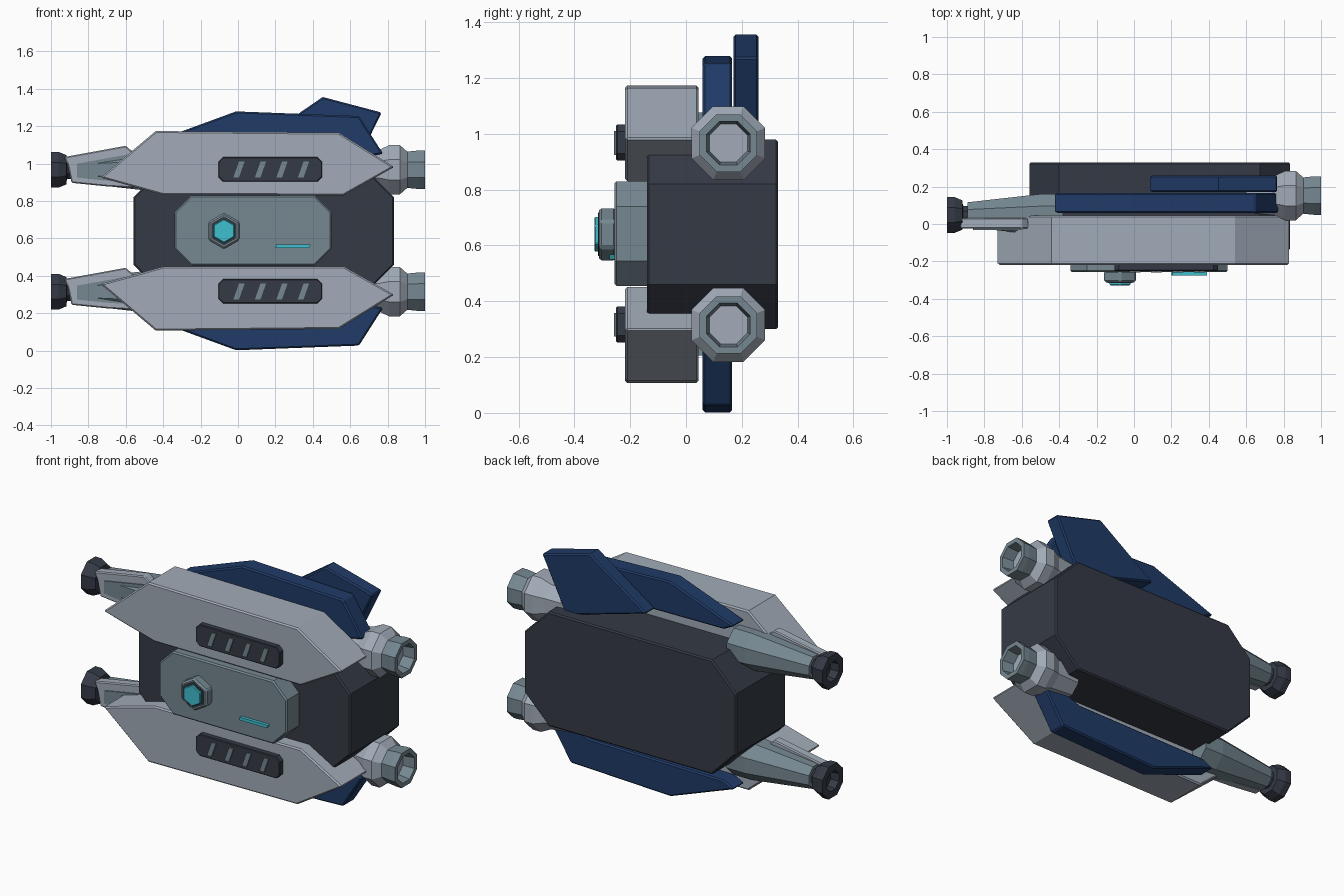
import bpy, bmesh, math

if "Cube" in bpy.data.objects:
    bpy.data.objects.remove(bpy.data.objects["Cube"])

MID = 0.6405      # height of the mirror plane between upper and lower parts
DROP = 0.652      # distance from upper to lower gun and thruster


def material(name, rgb):
    m = bpy.data.materials.new(name)
    m.diffuse_color = (*rgb, 1)
    m.use_nodes = True
    m.node_tree.nodes["Principled BSDF"].inputs["Base Color"].default_value = m.diffuse_color
    return m


LIGHT = material("light grey", (0.36, 0.41, 0.48))
STEEL = material("blue grey", (0.18, 0.245, 0.285))
DARK = material("charcoal", (0.035, 0.042, 0.06))
NAVY = material("navy", (0.014, 0.043, 0.135))
CYAN = material("cyan", (0.05, 0.52, 0.62))


def finish(name, bm, mats, bevel=0.0):
    bmesh.ops.recalc_face_normals(bm, faces=bm.faces)
    me = bpy.data.meshes.new(name)
    bm.to_mesh(me)
    bm.free()
    for m in mats:
        me.materials.append(m)
    ob = bpy.data.objects.new(name, me)
    bpy.context.collection.objects.link(ob)
    if bevel:
        mod = ob.modifiers.new("edge bevel", "BEVEL")
        mod.width = bevel
        mod.segments = 1
        mod.limit_method = "ANGLE"
        mod.angle_limit = math.radians(50)
    return ob


def prism(name, pts, y0, y1, mat, bevel=0.0):
    """Extrude an x-z outline from y0 to y1."""
    bm = bmesh.new()
    f = bm.faces.new([bm.verts.new((x, y0, z)) for x, z in pts])
    ext = bmesh.ops.extrude_face_region(bm, geom=[f])["geom"]
    for v in ext:
        if isinstance(v, bmesh.types.BMVert):
            v.co.y = y1
    return finish(name, bm, [mat], bevel)


def chamfered(x0, x1, z0, z1, c):
    return [(x0 + c, z0), (x1 - c, z0), (x1, z0 + c), (x1, z1 - c),
            (x1 - c, z1), (x0 + c, z1), (x0, z1 - c), (x0, z0 + c)]


def hexagon(cx, cz, r):
    return [(cx + r * math.sin(i * math.pi / 3), cz + r * math.cos(i * math.pi / 3))
            for i in range(6)]


def flip(pts):
    return [(x, 2 * MID - z) for x, z in pts]


def shift(pts, dz):
    return [(x, z + dz) for x, z in pts]


def tube(name, rings, cy, cz, mats):
    """Octagonal turned part along x; rings are (x, apothem, material of next band)."""
    bm = bmesh.new()
    loops = []
    for x, a, _ in rings:
        r = a / math.cos(math.pi / 8)
        loops.append([bm.verts.new((x, cy + r * math.cos((i + 0.5) * math.pi / 4),
                                    cz + r * math.sin((i + 0.5) * math.pi / 4)))
                      for i in range(8)])
    for k in range(len(loops) - 1):
        for i in range(8):
            j = (i + 1) % 8
            f = bm.faces.new((loops[k][i], loops[k][j], loops[k + 1][j], loops[k + 1][i]))
            f.material_index = rings[k][2]
    bm.faces.new(loops[0]).material_index = rings[0][2]
    bm.faces.new(loops[-1]).material_index = rings[-1][2]
    return finish(name, bm, mats)


# Central core block and front panel
prism("core", chamfered(-0.56, 0.835, 0.30, 0.98, 0.16), -0.14, 0.33, DARK, 0.008)
prism("front_panel", chamfered(-0.34, 0.50, 0.455, 0.83, 0.09), -0.257, -0.13, STEEL, 0.008)

# Hexagonal lamp and status strip on the panel
prism("lamp_housing", hexagon(-0.075, 0.64, 0.098), -0.312, -0.25, STEEL, 0.01)
prism("lamp_ring", hexagon(-0.075, 0.64, 0.078), -0.316, -0.309, DARK)
prism("lamp", hexagon(-0.075, 0.64, 0.064), -0.328, -0.312, CYAN, 0.004)
prism("status_strip", [(0.20, 0.55), (0.38, 0.55), (0.39, 0.568), (0.205, 0.568)],
      -0.275, -0.25, CYAN)

# Armour hulls and their swept blue wings, upper and lower
hull = [(-0.735, 0.925), (-0.40, 0.832), (0.565, 0.83), (0.835, 0.982),
        (0.54, 1.165), (-0.44, 1.174)]
wing = [(-0.43, 1.125), (-0.36, 1.09), (0.52, 1.08), (0.66, 1.03), (0.775, 1.053),
        (0.647, 1.254), (-0.01, 1.279)]
for side, fn in (("upper", lambda p: p), ("lower", flip)):
    prism(side + "_hull", fn(hull), -0.218, 0.045, LIGHT, 0.008)
    prism(side + "_wing", fn(wing), 0.06, 0.165, NAVY, 0.008)

# Single rear fin on top
prism("rear_fin", [(0.08, 1.10), (0.61, 0.95), (0.768, 1.273), (0.453, 1.356)],
      0.17, 0.26, NAVY, 0.008)

guard = [(-0.93, 1.035), (-0.91, 0.99), (-0.89, 0.897), (-0.70, 0.878),
         (-0.56, 0.87), (-0.56, 1.06), (-0.60, 1.095)]
for side, dz in (("upper", 0.0), ("lower", -DROP)):
    # Vent plate with slanted slats
    prism(side + "_vent", chamfered(-0.105, 0.45, 0.904 + dz, 1.034 + dz, 0.025),
          -0.25, -0.21, DARK, 0.004)
    for i in range(4):
        x = 0.005 + 0.115 * i
        slat = [(x - 0.03, 0.925), (x + 0.0, 0.925), (x + 0.03, 1.01), (x + 0.0, 1.01)]
        prism(f"{side}_slat_{i + 1}", shift(slat, dz), -0.258, -0.248, STEEL)

    # Rear thruster: flared collar, nozzle and recessed light core
    tube(side + "_thruster",
         [(0.60, 0.09, 0), (0.75, 0.105, 0), (0.81, 0.132, 0), (0.865, 0.132, 0),
          (0.905, 0.097, 1), (0.965, 0.103, 1), (1.0, 0.103, 1), (1.0, 0.078, 1),
          (0.93, 0.068, 0)],
         0.152, 0.967 + dz, [LIGHT, STEEL])

    # Tapered barrel, muzzle and side guard
    tube(side + "_barrel", [(-0.89, 0.066, 0), (-0.50, 0.11, 0), (-0.38, 0.11, 0)],
         0.05, 0.967 + dz, [STEEL])
    tube(side + "_muzzle",
         [(-0.86, 0.045, 0), (-0.915, 0.05, 0), (-0.917, 0.078, 0), (-0.96, 0.096, 0),
          (-1.0, 0.096, 0), (-1.0, 0.055, 0), (-0.95, 0.05, 0)],
         0.048, 0.967 + dz, [DARK])
    prism(side + "_guard", shift(guard, dz), -0.025, 0.032, LIGHT, 0.006)
    cheek = [(-0.86, 0.925), (-0.72, 0.91), (-0.58, 0.90), (-0.58, 1.05), (-0.86, 1.0)]
    prism(side + "_guard_inlay", shift(cheek, dz), -0.031, -0.022, STEEL)
